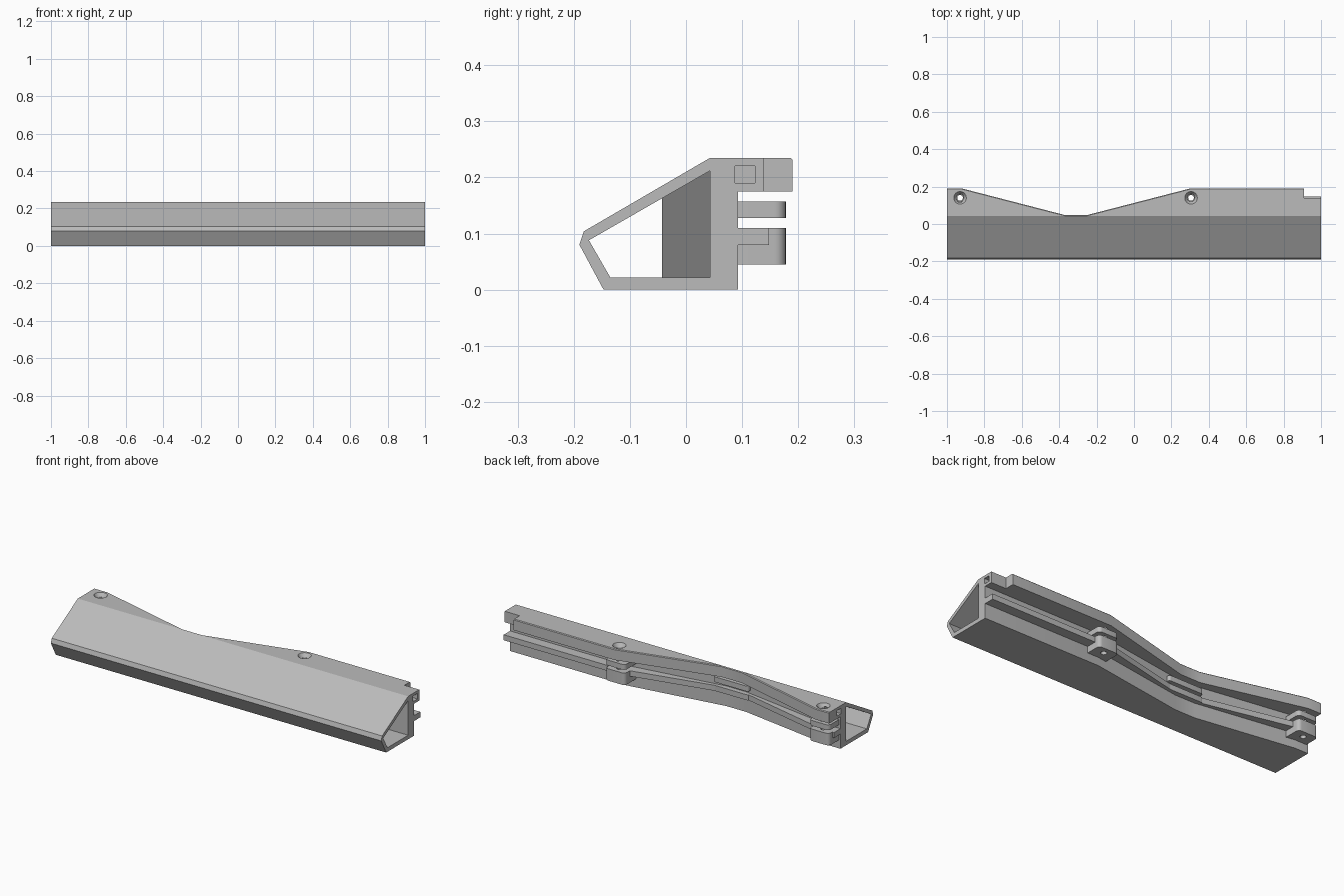
import bpy, bmesh, math
from mathutils import Matrix, Vector

cube = bpy.data.objects.get("Cube")
if cube:
    bpy.data.objects.remove(cube, do_unlink=True)

grey = bpy.data.materials.new("plain_grey")
grey.use_nodes = True
grey.diffuse_color = (0.5, 0.5, 0.5, 1)
grey.node_tree.nodes["Principled BSDF"].inputs["Base Color"].default_value = (0.5, 0.5, 0.5, 1)


def finish(name, bm):
    bmesh.ops.recalc_face_normals(bm, faces=bm.faces)
    mesh = bpy.data.meshes.new(name)
    bm.to_mesh(mesh)
    bm.free()
    mesh.materials.append(grey)
    obj = bpy.data.objects.new(name, mesh)
    bpy.context.collection.objects.link(obj)
    return obj


def loft(name, stations, profile):
    """Sweep a y-z profile, which depends on the waist amount, along x."""
    bm = bmesh.new()
    rings = [[bm.verts.new((x, y, z)) for y, z in profile(w)] for x, w in stations]
    for a, b in zip(rings, rings[1:]):
        for i in range(len(a)):
            j = (i + 1) % len(a)
            bm.faces.new((a[i], a[j], b[j], b[i]))
    bm.faces.new(rings[0])
    bm.faces.new(rings[-1])
    return finish(name, bm)


def box(name, lo, hi, round_back=0):
    lo, hi = Vector(lo), Vector(hi)
    bm = bmesh.new()
    bmesh.ops.create_cube(bm, size=1, matrix=Matrix.Translation((lo + hi) / 2)
                          @ Matrix.Diagonal((*(hi - lo), 1)))
    if round_back:
        edges = [e for e in bm.edges if all(v.co.y > hi.y - 0.001 for v in e.verts)
                 and abs(e.verts[0].co.x - e.verts[1].co.x) < 0.001]
        bmesh.ops.bevel(bm, geom=edges, offset=round_back, segments=5,
                        profile=0.5, affect='EDGES')
    return finish(name, bm)


def cone(name, x, y, z0, z1, r0, r1):
    bm = bmesh.new()
    bmesh.ops.create_cone(bm, cap_ends=True, segments=32, radius1=r0, radius2=r1,
                          depth=z1 - z0, matrix=Matrix.Translation((x, y, (z0 + z1) / 2)))
    return finish(name, bm)


def cut(obj, cutter):
    cutter.hide_render = True
    mod = obj.modifiers.new("cut", 'BOOLEAN')
    mod.operation, mod.solver, mod.object = 'DIFFERENCE', 'EXACT', cutter
    bpy.context.view_layer.objects.active = obj
    bpy.ops.object.modifier_apply(modifier=mod.name)
    bpy.data.objects.remove(cutter, do_unlink=True)


def mix(end, waist, w):
    return end + (waist - end) * w


# Waist amount along the length: 0 at full width, 1 at the narrow middle
path = [(-1, 0), (-0.92, 0), (-0.37, 1), (-0.25, 1), (0.30, 0), (1, 0)]
long_path = [(-1.1, 0)] + path[1:-1] + [(1.1, 0)]


def outer(w):
    lip, wall = mix(0.19, 0.048, w), mix(0.093, 0.007, w)
    return [(-0.147, 0), (-0.19, 0.08), (-0.182, 0.104), (0.043, 0.235),
            (lip - 0.004, 0.235), (lip, 0.231), (lip, 0.175), (wall, 0.175), (wall, 0)]


def cavity(w):
    back = mix(0.043, -0.043, w)
    return [(-0.135, 0.022), (-0.173, 0.088),
            (back, 0.088 + (back + 0.173) * 0.574), (back, 0.022)]


def rib(w):
    root, edge = mix(0.07, -0.01, w), mix(0.148, 0.022, w)
    return [(root, 0.08), (edge, 0.08), (edge, 0.11), (root, 0.11)]


# Hollow body with overhanging top flange
body = loft("hollow_body", path, outer)
cut(body, loft("cavity_cutter", long_path, cavity))
cut(body, box("notch_cutter", (0.91, 0.139, 0.16), (1.1, 0.3, 0.3)))
for end in (-1, 1):
    cut(body, box("socket_cutter", (end - 0.08, 0.087, 0.19), (end + 0.08, 0.123, 0.22)))

# Long rib on the back wall
ribs = loft("back_rib", path, rib)

# Screw lugs with countersunk holes above them
hole_y = 0.14
parts = [body, ribs]
for side, x in (("right", -0.93), ("left", 0.305)):
    cut(body, cone("hole_cutter", x, hole_y, 0.15, 0.26, 0.019, 0.019))
    cut(body, cone("sink_cutter", x, hole_y, 0.215, 0.237, 0.02, 0.035))
    cut(ribs, cone("rib_hole_cutter", x, hole_y, 0.03, 0.13, 0.015, 0.015))
    for level, z0, z1, r in (("upper", 0.128, 0.157, 0.019), ("lower", 0.045, 0.11, 0.015)):
        lug = box(f"{side}_{level}_lug", (x - 0.06, 0.06, z0), (x + 0.06, 0.178, z1), 0.02)
        cut(lug, cone("lug_hole_cutter", x, hole_y, z0 - 0.02, z1 + 0.02, r, r))
        parts.append(lug)

# Flat tabs at the waist
for level, z0, z1 in (("upper", 0.128, 0.157), ("lower", 0.08, 0.11)):
    parts.append(box(f"waist_{level}_tab", (-0.40, -0.01, z0), (-0.19, 0.034, z1), 0.012))

# Keep hard edges, smooth only the round holes and corners
for obj in parts:
    bpy.ops.object.select_all(action='DESELECT')
    obj.select_set(True)
    bpy.context.view_layer.objects.active = obj
    bpy.ops.object.shade_smooth_by_angle(angle=math.radians(20))
